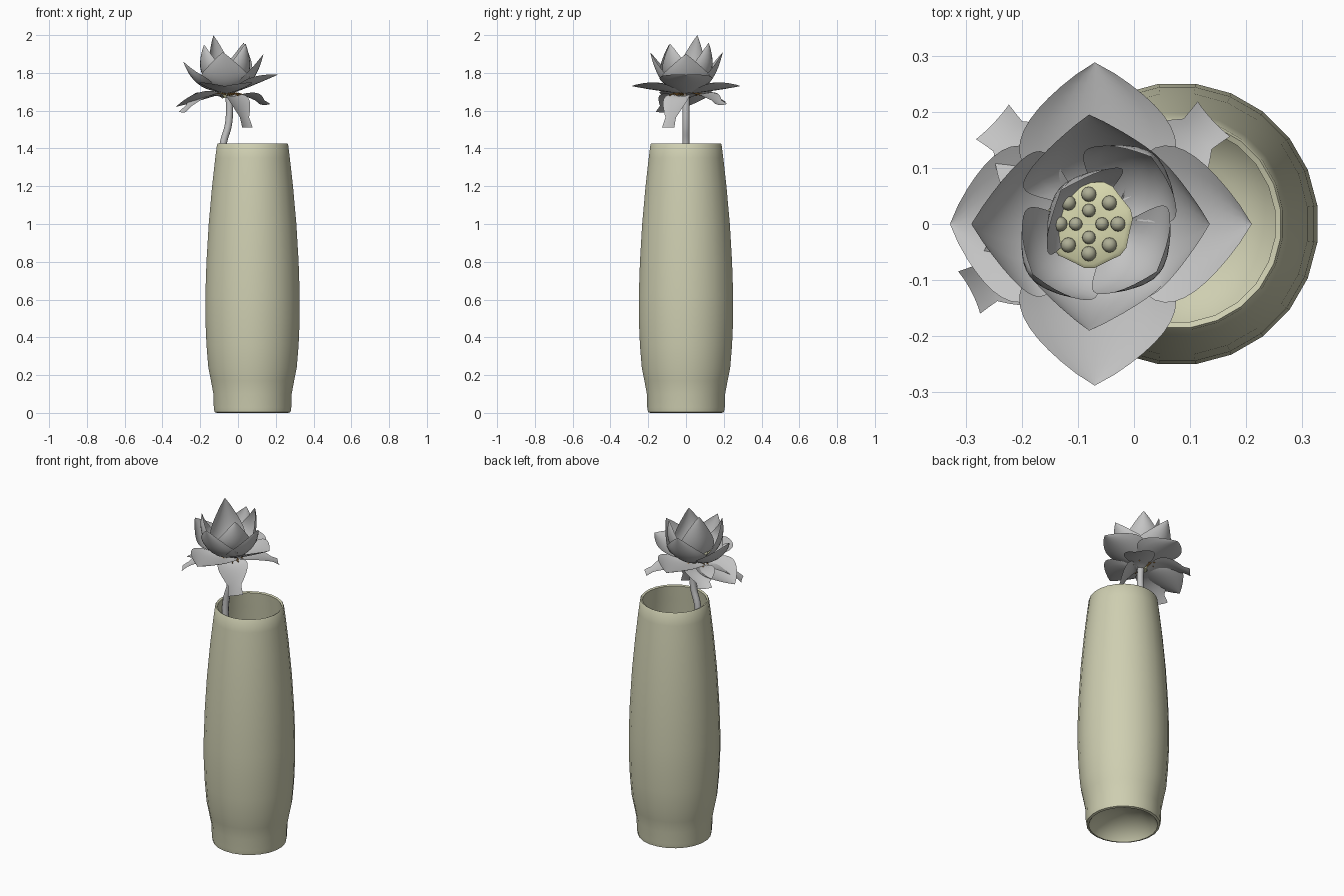
import bpy, math
from mathutils import Vector, Matrix

cube = bpy.data.objects.get("Cube")
if cube:
    bpy.data.objects.remove(cube)


def material(name, rgb):
    m = bpy.data.materials.new(name)
    m.use_nodes = True
    m.diffuse_color = (*rgb, 1)
    m.node_tree.nodes["Principled BSDF"].inputs["Base Color"].default_value = (*rgb, 1)
    return m


CERAMIC = material("pale olive ceramic", (0.62, 0.62, 0.44))
PETAL = material("petal grey", (0.55, 0.55, 0.55))
POD = material("pod cream", (0.68, 0.68, 0.42))
SEED = material("seed olive", (0.42, 0.42, 0.30))
STAMEN = material("stamen orange", (0.45, 0.22, 0.05))


def finish(ob, mat, angle=50):
    ob.data.materials.clear()
    ob.data.materials.append(mat)
    bpy.ops.object.select_all(action='DESELECT')
    ob.select_set(True)
    bpy.context.view_layer.objects.active = ob
    bpy.ops.object.shade_smooth_by_angle(angle=math.radians(angle))
    return ob


def mesh_object(name, verts, faces, mat, angle=50):
    me = bpy.data.meshes.new(name)
    me.from_pydata(verts, [], faces)
    me.update()
    ob = bpy.data.objects.new(name, me)
    bpy.context.collection.objects.link(ob)
    return finish(ob, mat, angle)


def lathe(name, profile, sides, mat, matrix, wave=0.0):
    """Revolve (radius, height) points, closing both ends with flat caps."""
    verts, faces = [], []
    for r, z in profile:
        for i in range(sides):
            a = 2 * math.pi * (i + 0.5) / sides
            rr = r * (1 + wave * math.sin(a * 7))
            verts.append(matrix @ Vector((rr * math.cos(a), rr * math.sin(a), z)))
    for j in range(len(profile) - 1):
        for i in range(sides):
            k = (i + 1) % sides
            faces.append((j * sides + i, j * sides + k, (j + 1) * sides + k, (j + 1) * sides + i))
    faces.append(tuple(reversed(range(sides))))
    last = (len(profile) - 1) * sides
    faces.append(tuple(range(last, last + sides)))
    return mesh_object(name, verts, faces, mat)


def tube(name, points, radius, mat):
    cu = bpy.data.curves.new(name, 'CURVE')
    cu.dimensions = '3D'
    cu.bevel_depth = radius
    cu.bevel_resolution = 2
    cu.use_fill_caps = True
    sp = cu.splines.new('BEZIER')
    sp.bezier_points.add(len(points) - 1)
    for bp, p in zip(sp.bezier_points, points):
        bp.co = p
        bp.handle_left_type = bp.handle_right_type = 'AUTO'
    ob = bpy.data.objects.new(name, cu)
    bpy.context.collection.objects.link(ob)
    bpy.ops.object.select_all(action='DESELECT')
    ob.select_set(True)
    bpy.context.view_layer.objects.active = ob
    bpy.ops.object.convert(target='MESH')
    return finish(bpy.context.view_layer.objects.active, mat)


def petal(name, base, mid, tip, width, cup, blunt=0.0):
    """Cupped leaf-shaped sheet along a curved spine."""
    base, mid, tip = Vector(base), Vector(mid), Vector(tip)
    flat = Vector((tip.x - base.x, tip.y - base.y, 0)).normalized()
    side = Vector((0, 0, 1)).cross(flat)
    rows, cols = 14, 8
    verts, faces = [], []
    for j in range(rows + 1):
        t = j / rows
        p = base * (1 - t) ** 2 + mid * 2 * t * (1 - t) + tip * t * t
        tangent = ((mid - base) * (1 - t) + (tip - mid) * t).normalized()
        normal = tangent.cross(side)
        leaf = math.sin(math.pi * t ** 0.85) ** 0.85 if 0 < t < 1 else 0
        w = width * max(leaf, 0.2 * (1 - t), blunt * t)
        for i in range(cols + 1):
            u = 2 * i / cols - 1
            verts.append(p + side * (u * w) + normal * (cup * u * u * w))
    n = cols + 1
    for j in range(rows):
        for i in range(cols):
            a = j * n + i
            faces.append((a, a + n, a + n + 1, a + 1))
    ob = mesh_object(name, verts, faces, PETAL, 80)
    ob.data.flip_normals()
    return ob


# Vase: underside hollow, outer wall, rim, inner wall, bowl floor
vase_profile = [
    (0.01, 0.09), (0.10, 0.075), (0.17, 0.03), (0.19, 0.0), (0.203, 0.004), (0.207, 0.03),
    (0.209, 0.10), (0.222, 0.17), (0.236, 0.24), (0.246, 0.36), (0.252, 0.50), (0.252, 0.62),
    (0.246, 0.80), (0.234, 1.0), (0.216, 1.2), (0.199, 1.35), (0.190, 1.42), (0.186, 1.425),
    (0.176, 1.42), (0.186, 1.33), (0.202, 1.2), (0.220, 1.0), (0.236, 0.75), (0.238, 0.5),
    (0.225, 0.28), (0.19, 0.18), (0.12, 0.125), (0.01, 0.11)]
lathe("vase", vase_profile, 24, CERAMIC, Matrix.Translation((0.077, 0, 0)))

# Stem leaning on the rim
tube("stem", [(0.03, 0, 0.14), (-0.06, 0, 0.8), (-0.085, 0, 1.3), (-0.077, 0, 1.43),
              (-0.052, 0, 1.52), (-0.045, 0, 1.60), (-0.05, 0, 1.71)], 0.019, PETAL)

# Petal layers: (tips, base height, belly reach, belly height, width, cup, blunt)
HEART = Vector((-0.06, 0, 0))
layers = {
    "drooping_petal": ([(0.14, 0.185, 1.63), (-0.25, 0.18, 1.64), (-0.29, -0.12, 1.59),
                        (0.045, -0.09, 1.51)], 1.67, 0.5, 1.71, 0.085, 0.15, 0.5),
    "outer_petal": ([(0.21, 0, 1.79), (-0.07, 0.288, 1.73), (-0.328, 0, 1.62),
                     (-0.07, -0.288, 1.73)], 1.69, 0.55, None, 0.14, 0.3, 0),
    "middle_petal": ([(0.135, 0, 1.90), (-0.08, 0.195, 1.91), (-0.29, 0, 1.86),
                      (-0.08, -0.19, 1.91)], 1.70, 0.75, 1.70, 0.13, 0.4, 0),
    "inner_petal": ([(0.03, 0.12, 1.96), (-0.13, 0.06, 2.0), (-0.18, -0.09, 1.95),
                     (0.04, -0.085, 1.955)], 1.70, 1.25, 1.76, 0.10, 0.5, 0),
}
for name, (tips, z, reach, belly, width, cup, blunt) in layers.items():
    for k, tip in enumerate(tips):
        tip = Vector(tip)
        out = Vector((tip.x, tip.y, 0)) - HEART
        base = HEART + out.normalized() * 0.025 + Vector((0, 0, z))
        mid = HEART + out * reach
        mid.z = belly if belly else (z + tip.z) / 2 - 0.005
        petal(f"{name}_{k + 1}", base, mid, tip, width, cup, blunt)

# Seed pod, tilted like the bloom
pod_frame = Matrix.Translation((-0.06, 0, 1.67)) @ Matrix.Rotation(math.radians(-12), 4, 'Y')
lathe("seed_pod", [(0.025, 0), (0.045, 0.04), (0.07, 0.08), (0.077, 0.092), (0.07, 0.098),
                   (0.02, 0.094)], 28, POD, pod_frame, 0.04)
for count, radius, size in ((4, 0.024, 0.012), (8, 0.053, 0.0135)):
    for i in range(count):
        a = 2 * math.pi * i / count
        spot = pod_frame @ Vector((radius * math.cos(a), radius * math.sin(a), 0.098))
        bpy.ops.mesh.primitive_uv_sphere_add(segments=12, ring_count=8, radius=size, location=spot)
        seed = bpy.context.object
        seed.name = f"seed_{count}_{i + 1}"
        finish(seed, SEED)

# Stamens fringing the pod below the petals
for i in range(18):
    a = 2 * math.pi * i / 18
    d = Vector((math.cos(a), math.sin(a), 0))
    root = Vector((-0.06, 0, 1.68))
    reach = 0.065 + 0.012 * (i % 3)
    tube(f"stamen_{i + 1}", [root + d * 0.02, root + d * reach * 0.7 + Vector((0, 0, 0.012)),
                             root + d * reach + Vector((0, 0, 0.006 * (i % 2)))], 0.003, STAMEN)
